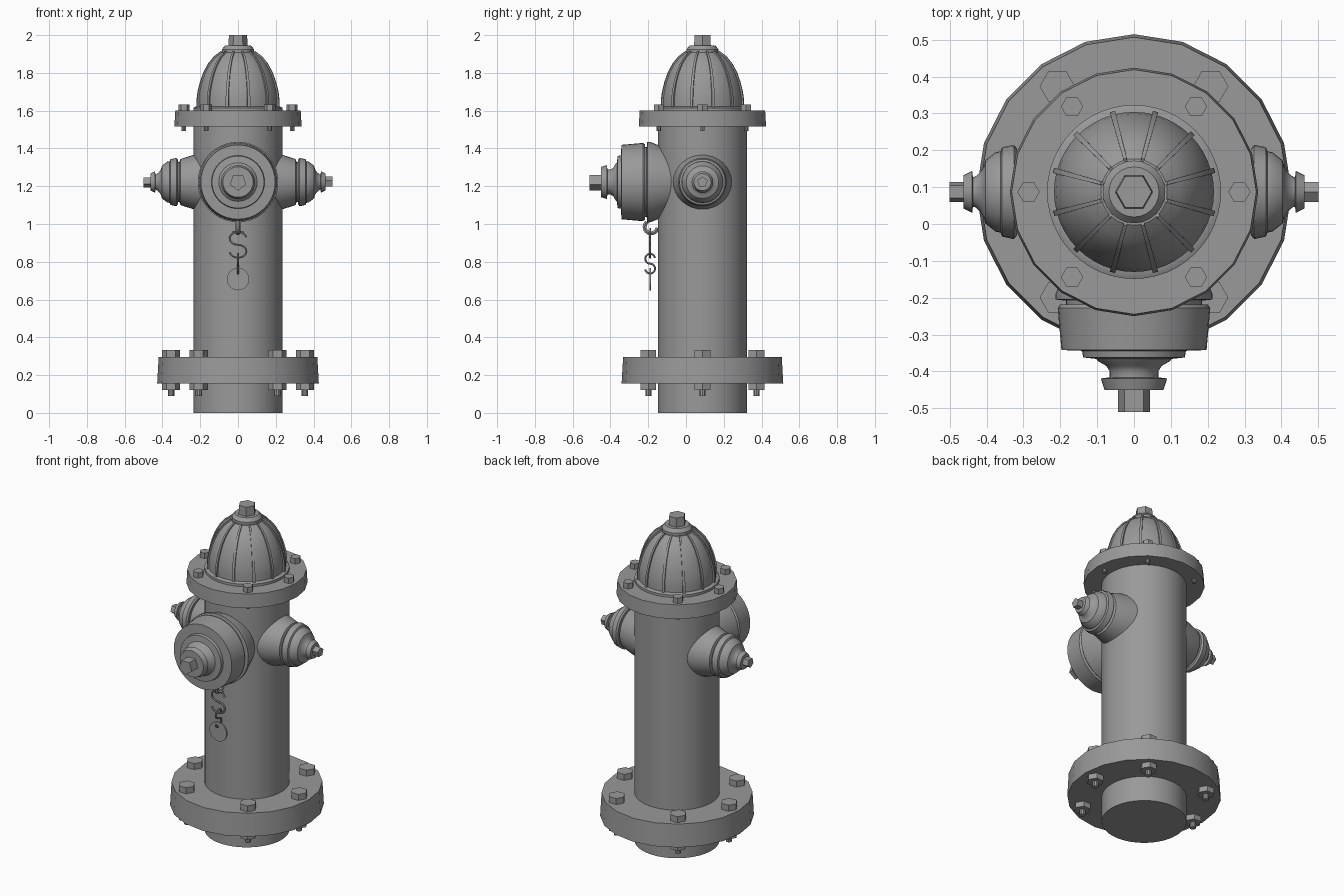
import bpy, bmesh, math
from mathutils import Matrix, Vector

if "Cube" in bpy.data.objects:
    bpy.data.objects.remove(bpy.data.objects["Cube"], do_unlink=True)

grey = bpy.data.materials.new("cast_grey")
grey.use_nodes = True
COLOUR = (0.32, 0.32, 0.32, 1)
grey.diffuse_color = COLOUR
grey.node_tree.nodes["Principled BSDF"].inputs["Base Color"].default_value = COLOUR

CY = 0.087      # barrel axis
NZ = 1.222      # nozzle height


def finish(name, bm, matrix=Matrix(), smooth=True):
    bmesh.ops.recalc_face_normals(bm, faces=bm.faces)
    mesh = bpy.data.meshes.new(name)
    bm.to_mesh(mesh)
    bm.free()
    mesh.transform(matrix)
    mesh.materials.append(grey)
    obj = bpy.data.objects.new(name, mesh)
    bpy.context.collection.objects.link(obj)
    if smooth:
        bpy.ops.object.select_all(action='DESELECT')
        obj.select_set(True)
        bpy.context.view_layer.objects.active = obj
        bpy.ops.object.shade_smooth_by_angle(angle=math.radians(32))
    return obj


def lathe(name, profile, sides, matrix, turn=0.0, smooth=True):
    """Closed solid of revolution from (radius, height) pairs."""
    bm = bmesh.new()
    rings = []
    for r, h in profile:
        angles = [turn + math.tau * i / sides for i in range(sides)]
        rings.append([bm.verts.new((r * math.cos(a), r * math.sin(a), h)) for a in angles])
    for low, high in zip(rings, rings[1:]):
        for i in range(sides):
            j = (i + 1) % sides
            bm.faces.new((low[i], low[j], high[j], high[i]))
    bm.faces.new(rings[0][::-1])
    bm.faces.new(rings[-1])
    return finish(name, bm, matrix, smooth)


def wire(name, points, radius, cyclic=False):
    """Smooth bent wire, turned into a mesh."""
    curve = bpy.data.curves.new(name, 'CURVE')
    curve.dimensions = '3D'
    curve.bevel_depth = radius
    curve.bevel_resolution = 1
    curve.use_fill_caps = True
    spline = curve.splines.new('POLY')
    spline.points.add(len(points) - 1)
    for p, co in zip(spline.points, points):
        p.co = (*co, 1)
    spline.use_cyclic_u = cyclic
    curve.materials.append(grey)
    obj = bpy.data.objects.new(name, curve)
    bpy.context.collection.objects.link(obj)
    bpy.ops.object.select_all(action='DESELECT')
    obj.select_set(True)
    bpy.context.view_layer.objects.active = obj
    bpy.ops.object.convert(target='MESH')
    bpy.ops.object.shade_smooth_by_angle(angle=math.radians(50))


up = Matrix.Translation((0, CY, 0))

# Barrel and flanges
lathe("barrel", [(0.236, 0), (0.236, 1.55)], 48, up)
lathe("base_flange", [(0.428, 0.155), (0.42, 0.295)], 20, up, math.pi / 2)
lathe("bonnet_flange", [(0.337, 1.515), (0.332, 1.6)], 20, up, math.pi / 2)
lathe("bonnet_lip", [(0.236, 1.59), (0.236, 1.615), (0.222, 1.622)], 48, up)

# Domed bonnet with raised ribs
dome = [(0.217, 1.61), (0.217, 1.66), (0.212, 1.7), (0.2, 1.75), (0.182, 1.8),
        (0.157, 1.845), (0.128, 1.88), (0.09, 1.908)]
lathe("bonnet_dome", dome, 48, up)
for k in range(12):
    bm = bmesh.new()
    rows = []
    for r, h in dome:
        w = 0.003 + 0.02 * r
        slope = max(0, (h - 1.64) / 0.27)
        out = Vector((1 - 0.6 * slope, 0, 0.8 * slope)) * 0.009
        rows.append([bm.verts.new(v) for v in (
            (r - 0.01, -w, h), (r + out.x, -w, h + out.z),
            (r + out.x, w, h + out.z), (r - 0.01, w, h))])
    for a, b in zip(rows, rows[1:]):
        for i in range(3):
            bm.faces.new((a[i], a[i + 1], b[i + 1], b[i]))
    bm.faces.new(rows[0])
    bm.faces.new(rows[-1])
    finish("bonnet_rib", bm, up @ Matrix.Rotation(math.radians(15 + 30 * k), 4, 'Z'))

# Operating nut on top
lathe("bonnet_collar", [(0.085, 1.9), (0.085, 1.925), (0.068, 1.945)], 24, up)
lathe("operating_nut", [(0.052, 1.93), (0.048, 2.0)], 6, up, smooth=False)

# Flange bolts, with nuts and studs below
for deg in (0, 54, 126, 180, 234, 306):
    a = math.radians(deg)
    spot = Vector((math.cos(a), math.sin(a), 0))
    at = Matrix.Translation(spot * 0.286) @ up
    lathe("bonnet_bolt", [(0.03, 1.595), (0.03, 1.633)], 6, at, smooth=False)
    lathe("bonnet_stud", [(0.012, 1.493), (0.012, 1.52)], 10, at)
    at = Matrix.Translation(spot * 0.354) @ up
    lathe("base_bolt", [(0.048, 0.29), (0.048, 0.332)], 6, at, smooth=False)
    lathe("base_nut", [(0.048, 0.122), (0.048, 0.16)], 6, at, smooth=False)
    lathe("base_stud", [(0.017, 0.09), (0.017, 0.125)], 10, at)

# Side outlets: neck, cap and nut, one on each side
for side, label in ((1, "left"), (-1, "right")):
    out = Matrix.Translation((0, CY, NZ)) @ Matrix.Rotation(side * math.pi / 2, 4, 'Y')
    lathe(label + "_outlet_neck", [(0.17, 0.1), (0.144, 0.235), (0.122, 0.305), (0.105, 0.31),
                                   (0.105, 0.33)], 32, out)
    lathe(label + "_outlet_cap", [(0.118, 0.318), (0.128, 0.326), (0.121, 0.358), (0.11, 0.362),
                                  (0.108, 0.375), (0.086, 0.403), (0.068, 0.408), (0.055, 0.416),
                                  (0.042, 0.43), (0.04, 0.437), (0.057, 0.439),
                                  (0.045, 0.463)], 32, out)
    lathe(label + "_outlet_nut", [(0.029, 0.45), (0.029, 0.5)], 5, out, math.pi, smooth=False)

# Front outlet
front = Matrix.Translation((0, 0, NZ)) @ Matrix.Rotation(math.pi / 2, 4, 'X')
lathe("front_outlet_neck", [(0.13, -0.02), (0.213, 0.19), (0.213, 0.205), (0.185, 0.208),
                            (0.185, 0.24)], 40, front)
lathe("front_outlet_cap", [(0.2, 0.218), (0.207, 0.228), (0.197, 0.342), (0.141, 0.344),
                           (0.138, 0.362), (0.102, 0.366), (0.098, 0.372), (0.075, 0.385),
                           (0.066, 0.4), (0.066, 0.416), (0.09, 0.419), (0.08, 0.45)], 40, front)
lathe("front_outlet_nut", [(0.045, 0.44), (0.045, 0.51)], 5, front, -math.pi / 2, smooth=False)

# Chain: eye under the outlet, two hooks and a round tag
CHAIN_Y = -0.19


def arc(cx, cz, r, start, end, n=14):
    steps = [math.radians(start + (end - start) * i / n) for i in range(n + 1)]
    return [(cx + r * math.cos(a), cz + r * math.sin(a)) for a in steps]


wire("chain_eye", [(0, CHAIN_Y + u, z) for u, z in arc(0.005, 0.985, 0.034, 130, 350)], 0.012)
wire("chain_bar", [(-0.03, CHAIN_Y, 0.957), (0.03, CHAIN_Y, 0.957)], 0.008)


def s_shape(mid, r):
    return arc(0, mid + r, r, 10, 270) + arc(0, mid - r, r, 90, -170)[1:]


wire("upper_hook", [(1.3 * u, CHAIN_Y, z) for u, z in s_shape(0.89, 0.034)], 0.006)
wire("lower_hook", [(0, CHAIN_Y + u, z) for u, z in s_shape(0.79, 0.026)], 0.006)
wire("hook_link", [(0, CHAIN_Y, 0.98), (0, CHAIN_Y, 0.945)], 0.005)
tag = Matrix.Translation((0, CHAIN_Y, 0.708)) @ Matrix.Rotation(math.pi / 2, 4, 'X')
lathe("round_tag", [(0.059, -0.004), (0.059, 0.004)], 28, tag)
